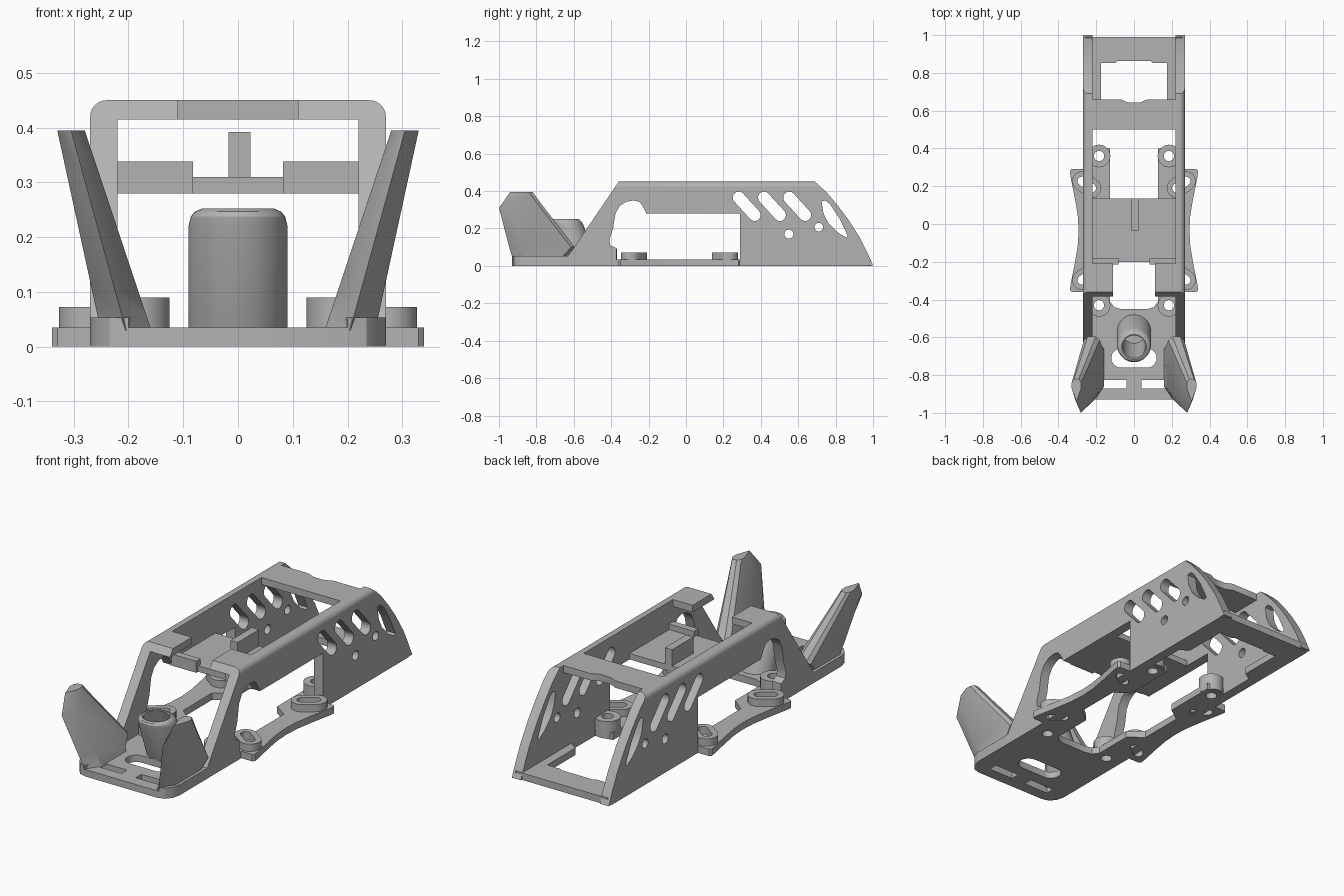
import bpy, bmesh, math
from mathutils import Vector

cube = bpy.data.objects.get("Cube")
if cube:
    bpy.data.objects.remove(cube, do_unlink=True)

grey = bpy.data.materials.new("plain_grey")
grey.use_nodes = True
GREY = (0.45, 0.45, 0.45, 1)
grey.diffuse_color = GREY
grey.node_tree.nodes["Principled BSDF"].inputs["Base Color"].default_value = GREY


def finish(name, bm):
    bmesh.ops.recalc_face_normals(bm, faces=bm.faces)
    mesh = bpy.data.meshes.new(name)
    bm.to_mesh(mesh)
    bm.free()
    mesh.materials.append(grey)
    ob = bpy.data.objects.new(name, mesh)
    bpy.context.collection.objects.link(ob)
    return ob


def loft(name, rings, closed=False):
    """Skin a list of equal-length point rings."""
    bm = bmesh.new()
    vs = [[bm.verts.new(p) for p in r] for r in rings]
    n = len(vs[0])
    for a, b in zip(vs, vs[1:]):
        for i in range(n):
            j = (i + 1) % n
            bm.faces.new((a[i], a[j], b[j], b[i]))
    bm.faces.new(vs[0])
    bm.faces.new(vs[-1])
    return finish(name, bm)


def prism(name, pts, axis, lo, hi):
    """Extrude a flat outline along one axis."""
    place = {"x": lambda p, t: (t, p[0], p[1]),
             "y": lambda p, t: (p[0], t, p[1]),
             "z": lambda p, t: (p[0], p[1], t)}[axis]
    return loft(name, [[place(p, t) for p in pts] for t in (lo, hi)])


def box(name, x0, x1, y0, y1, z0, z1):
    return prism(name, [(x0, y0), (x1, y0), (x1, y1), (x0, y1)], "z", z0, z1)


def mirrored(half):
    return half + [(-x, y) for x, y in reversed(half)]


def stadium(a, b, r, n=12):
    a, b = Vector(a), Vector(b)
    d = b - a
    ang = math.atan2(d.y, d.x)
    out = []
    for c, start in ((b, ang - math.pi / 2), (a, ang + math.pi / 2)):
        for i in range(n + 1):
            t = start + math.pi * i / n
            out.append((c.x + r * math.cos(t), c.y + r * math.sin(t)))
    return out


def circle(c, r, n=28):
    return [(c[0] + r * math.cos(2 * math.pi * i / n),
             c[1] + r * math.sin(2 * math.pi * i / n)) for i in range(n)]


def boolean(target, tool, op="DIFFERENCE"):
    mod = target.modifiers.new("cut", "BOOLEAN")
    mod.operation, mod.solver, mod.object = op, "EXACT", tool
    bpy.context.view_layer.objects.active = target
    bpy.ops.object.modifier_apply(modifier="cut")
    bpy.data.objects.remove(tool, do_unlink=True)


# Body shell: side profile trimmed to a rounded cross-section
side = [(-0.665, 0.002), (-0.36, 0.45), (0.69, 0.45), (0.75, 0.395), (0.81, 0.325),
        (0.87, 0.245), (0.93, 0.15), (0.97, 0.07), (1.0, 0.002)]
shell = prism("body_shell", side, "x", -0.27, 0.27)
corner = [(0.24 + 0.03 * math.cos(math.pi * i / 16), 0.42 + 0.03 * math.sin(math.pi * i / 16))
          for i in range(9)]
boolean(shell, prism("section", mirrored([(0.27, -0.1)] + corner), "y", -1.2, 1.2), "INTERSECT")
boolean(shell, box("tunnel", -0.22, 0.22, -1.2, 1.2, -0.1, 0.415))

# Top openings, leaving front tabs and a rear bridge
boolean(shell, box("top_opening", -0.22, 0.22, -0.21, 0.5, 0.3, 0.6))
boolean(shell, box("front_gap", -0.11, 0.11, -0.7, -0.15, 0.3, 0.6))
boolean(shell, prism("rear_gap", mirrored([(0.22, 1.2), (0.22, 0.66), (0.07, 0.66),
                                           (0.03, 0.642)]), "z", 0.3, 0.6))

# Side windows, vents and holes through both walls
window = [(0.29, 0.035), (0.29, 0.28), (-0.21, 0.28), (-0.235, 0.325), (-0.25, 0.343),
          (-0.28, 0.35), (-0.32, 0.343), (-0.355, 0.32), (-0.377, 0.28), (-0.39, 0.2),
          (-0.41, 0.14), (-0.405, 0.11), (-0.372, 0.095), (-0.372, 0.035)]
vents = [stadium((0.282 + s, 0.365), (0.367 + s, 0.272), 0.032) for s in (0, 0.135, 0.27)]
rear_vent = [(0.725, 0.345), (0.745, 0.35), (0.77, 0.33), (0.82, 0.255), (0.865, 0.16),
             (0.855, 0.152), (0.81, 0.18), (0.76, 0.23), (0.735, 0.28)]
for outline in [window, rear_vent, circle((0.55, 0.17), 0.024), circle((0.71, 0.207), 0.023)] + vents:
    boolean(shell, prism("hole", outline, "x", -0.5, 0.5))

# Base plate with flared mounting ears
MID = -0.035
ear = [(0.27, 0.325), (0.33, 0.325), (0.34, 0.315), (0.335, 0.28), (0.313, 0.17), (0.298, 0.08)]
ears = [(x, MID - d) for x, d in ear] + [(0.293, MID)] + [(x, MID + d) for x, d in reversed(ear)]
base = prism("base_plate", mirrored(
    [(0.2, -0.93), (0.235, -0.92), (0.26, -0.89), (0.27, -0.85)] + ears
    + [(0.27, 0.97), (0.255, 0.99)]), "z", 0, 0.035)
opening = [(0.07, -0.45), (0.105, -0.44), (0.127, -0.41), (0.127, -0.21), (0.2, -0.15),
           (0.2, 0.08), (0.127, 0.13), (0.127, 0.4), (0.22, 0.41), (0.22, 0.6),
           (0.175, 0.63), (0.175, 0.853), (0.1, 0.853), (0.09, 0.862)]
boolean(base, prism("opening", mirrored(opening), "z", -0.1, 0.1))
boolean(base, prism("wide_slot", stadium((-0.07, -0.71), (0.07, -0.71), 0.05), "z", -0.1, 0.1))

parts = [shell, base]
for s, tag in ((1, "left"), (-1, "right")):
    boolean(base, box("front_slot", *sorted((s * 0.04, s * 0.18)), -0.87, -0.825, -0.1, 0.1))
    for end, word in ((1, "rear"), (-1, "front")):
        # Round screw bosses
        c = (s * 0.185, MID + end * 0.395)
        boss = prism(f"{tag}_{word}_screw_boss", circle(c, 0.06), "z", 0.005, 0.09)
        # Slotted ear bosses
        a, b = (s * 0.225, MID + end * 0.225), (s * 0.275, MID + end * 0.262)
        pad = prism(f"{tag}_{word}_slot_boss", stadium(a, b, 0.052), "z", 0.005, 0.072)
        for ob in (boss, base):
            boolean(ob, prism("screw_hole", circle(c, 0.027), "z", -0.1, 0.2))
        for ob in (pad, base):
            boolean(ob, prism("slot_hole", stadium(a, b, 0.024), "z", -0.1, 0.2))
        parts += [boss, pad]

    # Raised pad under each fin
    pad_pts = [(0.2, -0.93), (0.235, -0.92), (0.26, -0.89), (0.27, -0.85), (0.27, -0.62),
               (0.2, -0.62), (0.165, -0.75)]
    parts.append(prism(f"{tag}_fin_pad", [(s * x, y) for x, y in pad_pts], "z", 0.03, 0.053))

    # Outward-leaning fin: pointed leading edge, thinning upward
    rings = []
    for z, front, rear in ((0.03, -0.93, -0.64), (0.05, -0.93, -0.64), (0.1, -0.945, -0.595),
                           (0.31, -1.0, -0.757), (0.395, -0.94, -0.82)):
        t = (z - 0.05) / 0.345
        x, h = 0.21 + 0.095 * t, 0.045 - 0.02 * t
        sec = [(x, front), (x + h, front + 0.07), (x + h, rear - 0.02), (x + h / 2, rear),
               (x - h / 2, rear), (x - h, rear - 0.02), (x - h, front + 0.07)]
        rings.append([(s * px, py, z) for px, py in sec])
    parts.append(loft(f"{tag}_fin", rings))

    # Lip on the shelf's front edge
    parts.append(box(f"{tag}_shelf_lip", *sorted((s * 0.082, s * 0.225)), -0.215, -0.18, 0.28, 0.338))

# Inner shelf with a centre rib
parts.append(box("shelf", -0.225, 0.225, -0.2, 0.135, 0.28, 0.31))
parts.append(box("shelf_rib", -0.017, 0.023, -0.035, 0.135, 0.3, 0.392))

# Forward-leaning hollow tube with a rounded rim
tube = []
for z, r in ((0.02, 0.09), (0.222, 0.09), (0.238, 0.086), (0.247, 0.078), (0.252, 0.066),
             (0.25, 0.06), (0.04, 0.06)):
    cy = -0.57 - 0.08 * (z - 0.035) / 0.215
    tube.append([(x, y, z) for x, y in circle((0, cy), r, 40)])
parts.append(loft("leaning_tube", tube))

# Smooth shading with crisp edges
bpy.ops.object.select_all(action="DESELECT")
for ob in parts:
    ob.select_set(True)
bpy.context.view_layer.objects.active = shell
bpy.ops.object.shade_smooth_by_angle(angle=math.radians(30))
